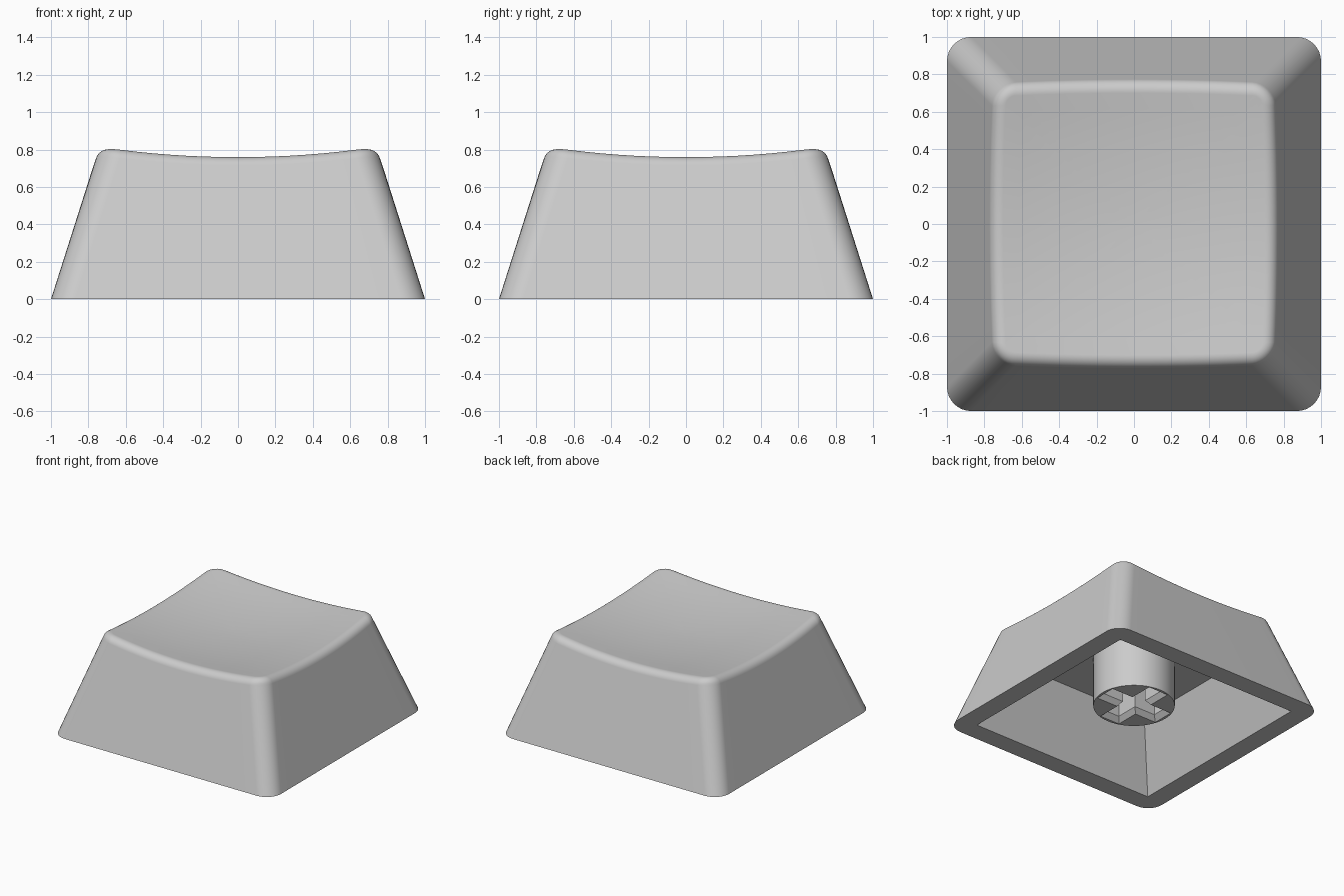
import bpy, bmesh, math

if "Cube" in bpy.data.objects:
    bpy.data.objects.remove(bpy.data.objects["Cube"])

SLOPE = 0.318        # inward lean of the walls per unit of height
FILLET = 0.08        # rounding between walls and dished top
CORNER = 0.13        # plan radius of the vertical corners
LEAN = math.atan(SLOPE)

grey = bpy.data.materials.new("light grey plastic")
grey.diffuse_color = (0.6, 0.6, 0.6, 1)
grey.use_nodes = True
grey.node_tree.nodes["Principled BSDF"].inputs["Base Color"].default_value = grey.diffuse_color


def dish(x, y):
    return 0.707 + 0.105 * (x * x + y * y)


def quarter_turns(points):
    """Repeat points around the z axis in four quarter turns."""
    return [(x * c - y * s, x * s + y * c)
            for c, s in ((1, 0), (0, 1), (-1, 0), (0, -1)) for x, y in points]


def rounded_square(half, radius, arc=8, side=14):
    """Points around a rounded square, counter-clockwise."""
    flat = half - radius
    pts = [(half, flat * (2 * i / side - 1)) for i in range(side)]
    pts += [(flat + radius * math.cos(a), flat + radius * math.sin(a))
            for a in (math.pi / 2 * i / arc for i in range(arc))]
    return quarter_turns(pts)


def flat_ring(half, radius, z):
    return [(x, y, z) for x, y in rounded_square(half, radius)]


def fillet_ring(t):
    """One ring of the top rounding, following the dish height."""
    inset = FILLET * (math.cos(LEAN) - math.cos(t))
    drop = FILLET * (1 - math.sin(t))

    def half_at(top):
        return 1 - SLOPE * (top - FILLET * (1 - math.sin(LEAN))) - inset
    nominal = half_at(0.76)
    ring = []
    for x, y in rounded_square(nominal, CORNER - inset):
        k = half_at(dish(x, y)) / nominal
        ring.append((x * k, y * k, dish(x * k, y * k) - drop))
    return ring


def bridge(bm, a, b):
    for i in range(len(a)):
        j = (i + 1) % len(a)
        bm.faces.new((a[i], a[j], b[j], b[i]))


def finish(bm, name):
    bmesh.ops.remove_doubles(bm, verts=bm.verts, dist=1e-5)
    bmesh.ops.recalc_face_normals(bm, faces=bm.faces)
    mesh = bpy.data.meshes.new(name)
    bm.to_mesh(mesh)
    bm.free()
    mesh.materials.append(grey)
    obj = bpy.data.objects.new(name, mesh)
    bpy.context.collection.objects.link(obj)
    bpy.ops.object.select_all(action='DESELECT')
    obj.select_set(True)
    bpy.context.view_layer.objects.active = obj
    bpy.ops.object.shade_smooth_by_angle(angle=math.radians(30))
    # Keep the broad walls looking flat next to the roundings
    obj.modifiers.new("flat_walls", 'WEIGHTED_NORMAL').keep_sharp = True


# Shell: ceiling, inner walls, bottom rim, outer walls, fillet, dished top
rings = [flat_ring(0.63, 0, 0.515), flat_ring(0.84, 0, 0), flat_ring(1, CORNER, 0)]
steps = 7
for i in range(steps + 1):
    rings.append(fillet_ring(LEAN + (math.pi / 2 - LEAN) * i / steps))
edge = rings[-1]
for k in (0.88, 0.74, 0.6, 0.45, 0.3, 0.15):
    rings.append([(x * k, y * k, dish(x * k, y * k)) for x, y, z in edge])

bm = bmesh.new()
loops = [[bm.verts.new(p) for p in ring] for ring in rings]
for a, b in zip(loops, loops[1:]):
    bridge(bm, a, b)
bm.faces.new(loops[0])
centre = bm.verts.new((0, 0, dish(0, 0)))
for i, v in enumerate(loops[-1]):
    bm.faces.new((v, loops[-1][(i + 1) % len(edge)], centre))
finish(bm, "keycap_shell")

# Stem: round post with a cross-shaped socket that has a bevelled mouth
POST, LOW, HIGH = 0.307, 0.11, 0.53


def cross(arm, wide):
    return quarter_turns([(arm, -wide), (arm, wide), (wide, wide)])


def ring_of(bm, outline, z):
    return [bm.verts.new((x, y, z)) for x, y in outline]


bm = bmesh.new()
circle = [(POST * math.cos(a), POST * math.sin(a))
          for a in (2 * math.pi * i / 64 for i in range(64))]
post_low, post_high = ring_of(bm, circle, LOW), ring_of(bm, circle, HIGH)
bridge(bm, post_low, post_high)
bm.faces.new(post_high)
mouth = ring_of(bm, cross(0.285, 0.09), LOW)
throat = ring_of(bm, cross(0.25, 0.06), LOW + 0.04)
socket_top = ring_of(bm, cross(0.25, 0.06), HIGH - 0.02)
bridge(bm, mouth, throat)
bridge(bm, throat, socket_top)
bm.faces.new(socket_top)
rim = [bm.edges.get((r[i], r[(i + 1) % len(r)])) for r in (post_low, mouth) for i in range(len(r))]
bmesh.ops.triangle_fill(bm, edges=rim, use_beauty=True, normal=(0, 0, -1))
finish(bm, "stem")
